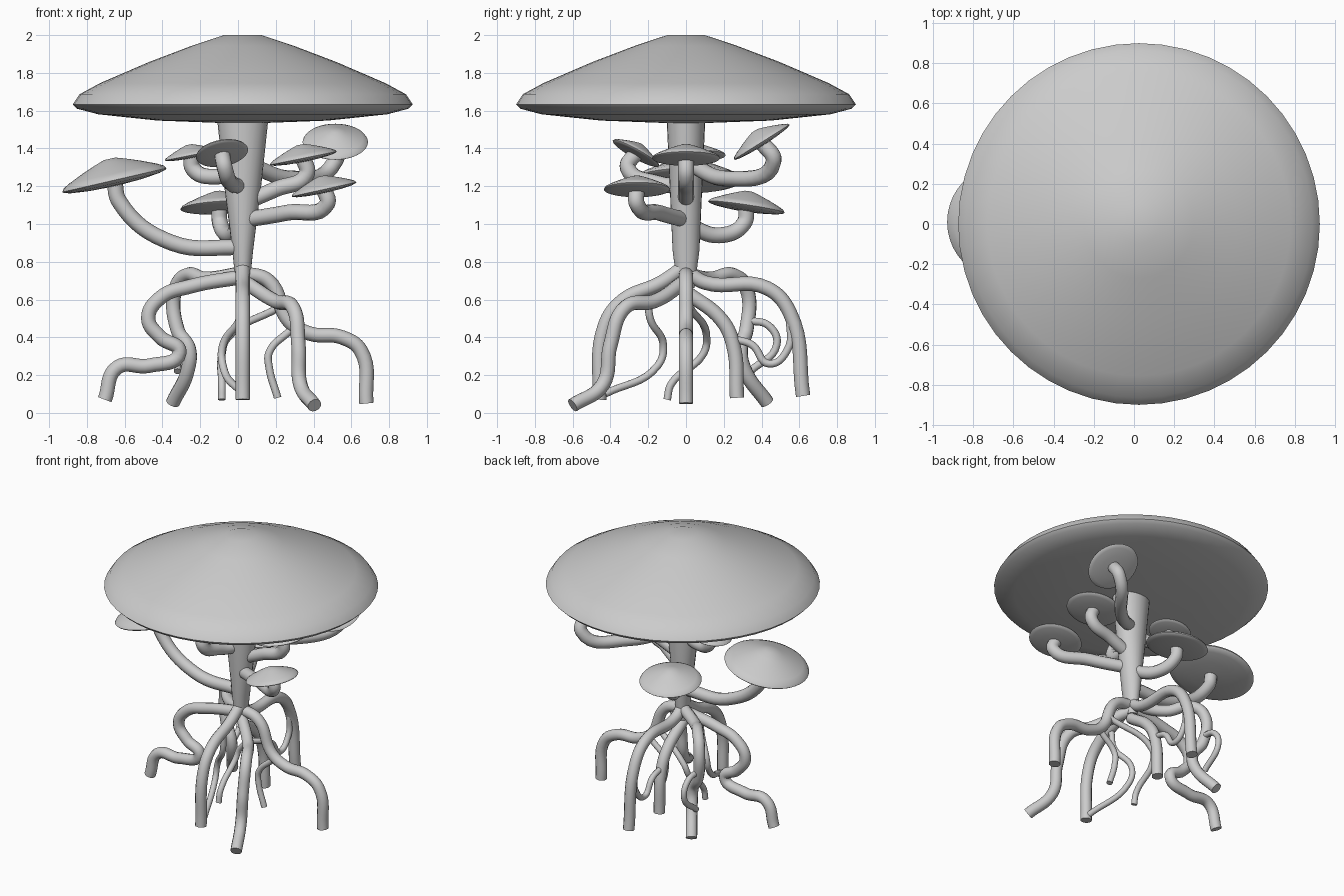
import bpy, bmesh, math
from mathutils import Vector, Matrix

if "Cube" in bpy.data.objects:
    bpy.data.objects.remove(bpy.data.objects["Cube"])

C = .025  # trunk axis in x


def smooth(ob):
    bpy.ops.object.select_all(action='DESELECT')
    ob.select_set(True)
    bpy.context.view_layer.objects.active = ob
    bpy.ops.object.shade_smooth_by_angle(angle=math.radians(40))


def loft(name, rings, sides, matrix):
    """Stack of elliptical rings (rx, ry, z), closed at both ends."""
    bm = bmesh.new()
    loops = []
    for rx, ry, z in rings:
        angles = [math.tau * i / sides for i in range(sides)]
        loops.append([bm.verts.new(matrix @ Vector((rx * math.cos(a), ry * math.sin(a), z)))
                      for a in angles])
    for a, b in zip(loops, loops[1:]):
        for i in range(sides):
            j = (i + 1) % sides
            bm.faces.new((a[i], a[j], b[j], b[i]))
    bm.faces.new(loops[0])
    bm.faces.new(loops[-1])
    bmesh.ops.recalc_face_normals(bm, faces=bm.faces)
    me = bpy.data.meshes.new(name)
    bm.to_mesh(me)
    bm.free()
    ob = bpy.data.objects.new(name, me)
    bpy.context.collection.objects.link(ob)
    smooth(ob)


# Cap profile for a unit radius, from crown to underside
PROFILE = [(.11, .398), (.3, .335), (.55, .24), (.84, .115), (.96, .05),
           (1, -.01), (.975, -.035), (.85, -.068), (.5, -.105), (.05, -.122)]


def cap(name, centre, radius, normal, sides):
    rot = Vector((0, 0, 1)).rotation_difference(normal).to_matrix().to_4x4()
    m = Matrix.Translation(centre) @ rot @ Matrix.Scale(radius, 4)
    loft(name, [(r, r, z) for r, z in PROFILE], sides, m)


def tube(name, pts, radius):
    """Round tube along a smooth path."""
    cu = bpy.data.curves.new(name, 'CURVE')
    cu.dimensions = '3D'
    cu.bevel_depth = radius
    cu.bevel_resolution = 4
    cu.resolution_u = 8
    cu.use_fill_caps = True
    sp = cu.splines.new('BEZIER')
    sp.bezier_points.add(len(pts) - 1)
    for bp, p in zip(sp.bezier_points, pts):
        bp.co = p
        bp.handle_left_type = bp.handle_right_type = 'AUTO'
    ob = bpy.data.objects.new(name, cu)
    bpy.context.collection.objects.link(ob)
    bpy.ops.object.select_all(action='DESELECT')
    ob.select_set(True)
    bpy.context.view_layer.objects.active = ob
    bpy.ops.object.convert(target='MESH')
    smooth(bpy.context.view_layer.objects.active)


def mushroom(name, centre, radius, tilt, drop, z_mid, z_trunk):
    """Tilted cap whose stalk drops along the cap axis, then bends into the trunk."""
    c = Vector(centre)
    n = Vector((*tilt, 1)).normalized()
    cap(name + "_cap", c, radius, n, 40)
    end = Vector((C, 0, z_trunk))
    mid = c.lerp(end, .45)
    mid.z = z_mid
    tube(name + "_stalk", [c, c - n * drop, mid, end], .042)


def root(name, z_start, *pts, r=.038):
    tube(name, [(C, 0, z_start), *pts], r)


def in_xz(*pts):
    return [(x, 0, z) for x, z in pts]


def in_yz(x, *pts):
    return [(x, y, z) for y, z in pts]


# Main trunk and large cap
loft("trunk", [(.035, .045, .66), (.055, .071, .86), (.1, .087, 1.22), (.135, .102, 1.55)],
     24, Matrix.Translation((C, 0, 0)))
cap("main_cap", (C, 0, 1.642), .9, Vector((0, 0, 1)), 48)

# Side mushrooms
mushroom("left", (-.655, .01, 1.235), .283, (-.23, 0), .12, .9, .875)
mushroom("front", (-.085, -.265, 1.375), .14, (-.19, .56), .09, 1.215, 1.2)
mushroom("front_right", (.455, -.26, 1.185), .175, (-.22, 0), .08, 1.06, 1.02)
mushroom("right", (.345, 0, 1.35), .18, (-.2, 0), .09, 1.185, 1.11)
mushroom("back_right", (.515, .4, 1.435), .173, (0, -.63), .12, 1.24, 1.33)
mushroom("back_left", (-.25, .07, 1.365), .14, (-.2, 0), .08, 1.25, 1.29)
mushroom("back", (-.1, .32, 1.092), .205, (-.06, .15), .09, .94, 1.0)

# Thick roots
root("left_root", .72, *in_xz((-.25, .67), (-.41, .61), (-.475, .5), (-.41, .4), (-.31, .32),
                              (-.47, .25), (-.64, .24), (-.705, .07)))
root("right_root", .74, *in_xz((.16, .7), (.275, .48), (.38, .42), (.55, .4), (.65, .33),
                               (.68, .05)))
root("front_root", .78, *in_yz(C, (-.13, .69), (-.34, .59), (-.43, .46), (-.46, .07)))
root("back_root", .75, *in_yz(C, (.1, .69), (.43, .66), (.55, .53), (.62, .09)))
root("inner_back_root", .64, *in_yz(C, (.19, .49), (.25, .36), (.27, .08)))
root("back_left_root", .74, (-.17, .13, .71), (-.27, .25, .73), (-.33, .32, .66),
     (-.32, .32, .44), (-.26, .29, .34), (-.265, .31, .23), (-.345, .43, .055))
root("front_right_root", .7, (.2, -.17, .59), (.29, -.32, .56), (.32, -.4, .36),
     (.33, -.44, .15), (.405, -.6, .04))

# Thin rootlets branching from the thick roots
tube("inner_rootlet", [(.22, .02, .56), (-.06, .11, .39), (-.085, .09, .31),
                       (-.085, -.08, .15), (-.085, -.1, .07)], .02)
tube("front_rootlet", [(C, -.2, .62), (.01, -.19, .5), (-.08, -.12, .36), (-.08, -.15, .25),
                       (C, -.43, .1)], .02)
tube("right_rootlet", in_xz((.28, .44), (.165, .32), (.165, .24), (.21, .08)), .02)
tube("back_rootlet", in_yz(C, (.26, .39), (.35, .36), (.44, .26), (.54, .34), (.55, .5)), .02)
tube("back_left_rootlet", in_yz(-.32, (.32, .49), (.44, .46), (.48, .36), (.34, .22)), .02)
